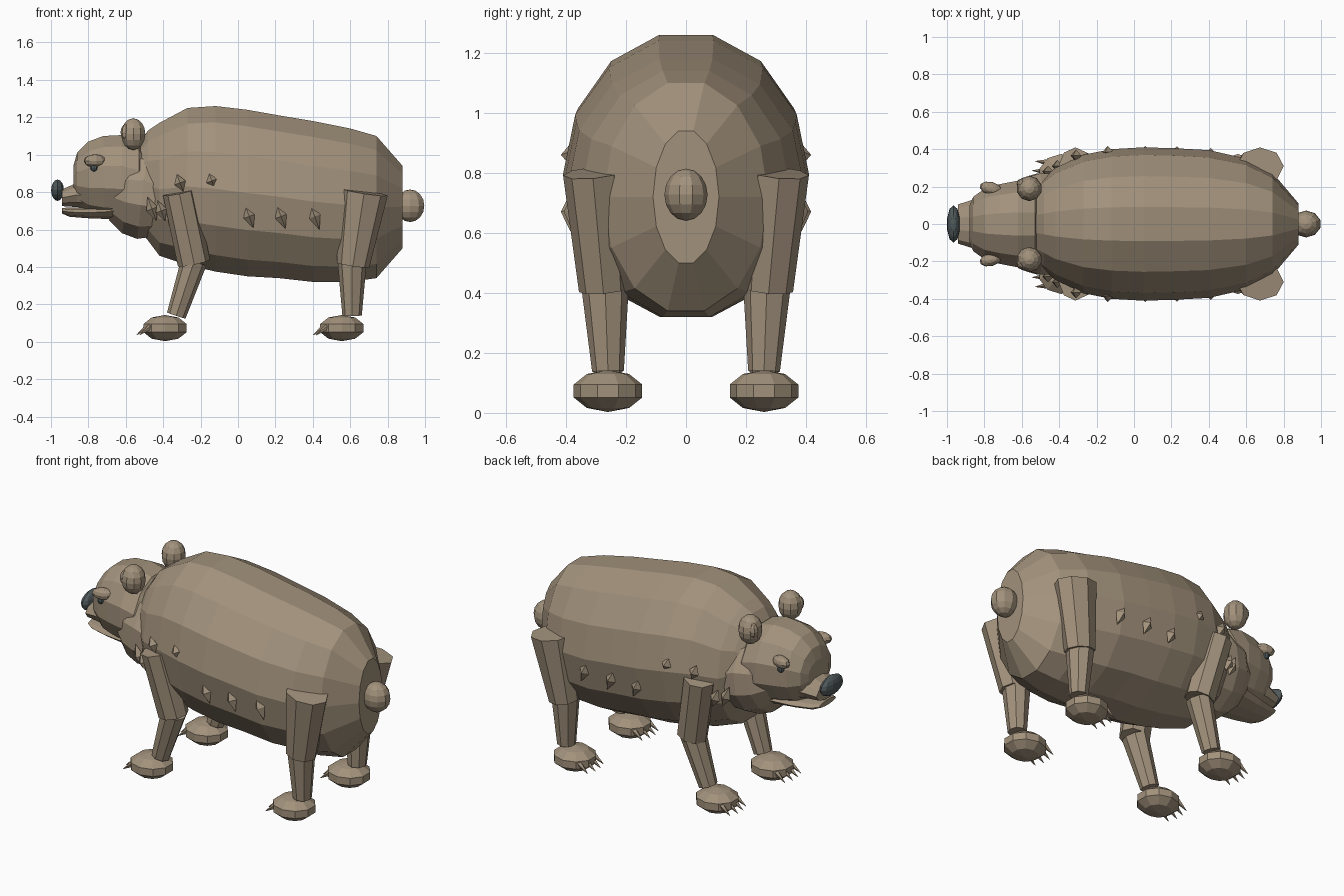
import bpy, bmesh, math
from mathutils import Vector, Matrix

if "Cube" in bpy.data.objects:
    bpy.data.objects.remove(bpy.data.objects["Cube"])


def material(name, rgb):
    m = bpy.data.materials.new(name)
    m.diffuse_color = (*rgb, 1)
    m.use_nodes = True
    m.node_tree.nodes["Principled BSDF"].inputs["Base Color"].default_value = m.diffuse_color
    return m


FUR = material("brown fur", (0.36, 0.285, 0.20))
DARK = material("dark grey", (0.08, 0.10, 0.105))


def finish(name, bm, mat=FUR):
    bmesh.ops.recalc_face_normals(bm, faces=bm.faces)
    me = bpy.data.meshes.new(name)
    bm.to_mesh(me)
    bm.free()
    me.materials.append(mat)
    ob = bpy.data.objects.new(name, me)
    bpy.context.collection.objects.link(ob)
    return ob


def bridge(name, rings, mat=FUR):
    """Skin a list of point rings and cap both ends."""
    bm = bmesh.new()
    loops = [[bm.verts.new(p) for p in r] for r in rings]
    n = len(loops[0])
    for a, b in zip(loops, loops[1:]):
        for i in range(n):
            j = (i + 1) % n
            bm.faces.new((a[i], a[j], b[j], b[i]))
    bm.faces.new(loops[0])
    bm.faces.new(loops[-1])
    return finish(name, bm, mat)


def loft(name, stations, n=14, lean=0.0):
    """Oval sections along x: (x, top z, bottom z, half width)."""
    rings = []
    for x, top, bot, w in stations:
        c, h = (top + bot) / 2, (top - bot) / 2
        h /= math.cos(math.pi / n)
        ring = []
        for i in range(n):
            a = 2 * math.pi * (i + 0.5) / n
            ring.append((x + lean * math.cos(a), w * math.sin(a), c + h * math.cos(a)))
        rings.append(ring)
    return bridge(name, rings)


def ellipsoid(name, loc, radii, u=10, v=6, mat=FUR, rot=None):
    bm = bmesh.new()
    bmesh.ops.create_uvsphere(bm, u_segments=u, v_segments=v, radius=1)
    mx = Matrix.Translation(loc) @ (rot or Matrix()) @ Matrix.Diagonal((*radii, 1))
    bmesh.ops.transform(bm, matrix=mx, verts=bm.verts)
    return finish(name, bm, mat)


def limb(name, p, q, rp, rq, n=8):
    """Tapered prism from p to q, ends square to its axis; r = (along x, along y)."""
    p, q = Vector(p), Vector(q)
    axis = (q - p).normalized()
    side = Vector((0, 1, 0))
    fwd = side.cross(axis).normalized()
    side = axis.cross(fwd)
    rings = []
    for c, (rx, ry) in ((p, rp), (q, rq)):
        rings.append([c + fwd * rx * math.cos(2 * math.pi * i / n)
                      + side * ry * math.sin(2 * math.pi * i / n) for i in range(n)])
    return bridge(name, rings)


def spike(name, base, tip, r):
    b, t = Vector(base), Vector(tip)
    bm = bmesh.new()
    rot = (t - b).to_track_quat('Z', 'Y').to_matrix().to_4x4()
    bmesh.ops.create_cone(bm, cap_ends=True, segments=5, radius1=r, radius2=0.001,
                          depth=(t - b).length, matrix=Matrix.Translation((b + t) / 2) @ rot)
    return finish(name, bm)


# Torso, neck and skull
loft("body", [(-0.53, 1.06, 0.60, 0.21), (-0.48, 1.13, 0.54, 0.25), (-0.42, 1.17, 0.46, 0.30),
              (-0.27, 1.25, 0.41, 0.37), (-0.12, 1.26, 0.375, 0.40), (0.05, 1.24, 0.35, 0.41),
              (0.22, 1.21, 0.34, 0.405), (0.40, 1.18, 0.32, 0.395), (0.60, 1.14, 0.32, 0.35),
              (0.74, 1.10, 0.34, 0.275), (0.88, 0.94, 0.50, 0.11)])
loft("neck", [(-0.66, 0.98, 0.65, 0.20), (-0.59, 1.03, 0.58, 0.255), (-0.51, 1.04, 0.55, 0.28),
              (-0.44, 1.00, 0.56, 0.28)], 12, 0.03)
loft("head", [(-0.88, 0.94, 0.79, 0.10), (-0.86, 1.01, 0.73, 0.15), (-0.80, 1.07, 0.68, 0.195),
              (-0.72, 1.10, 0.66, 0.22), (-0.62, 1.105, 0.65, 0.24), (-0.53, 1.08, 0.64, 0.24),
              (-0.48, 1.00, 0.68, 0.20)], 12)

# Muzzle with a gap for the mouth
loft("muzzle", [(-0.94, 0.815, 0.725, 0.105), (-0.86, 0.85, 0.72, 0.13),
                (-0.72, 0.88, 0.70, 0.16)], 10)
loft("lower_jaw", [(-0.94, 0.715, 0.685, 0.08), (-0.90, 0.718, 0.668, 0.105),
                   (-0.80, 0.72, 0.66, 0.13), (-0.66, 0.74, 0.655, 0.16)], 10)
ellipsoid("nose", (-0.965, 0, 0.81), (0.036, 0.10, 0.057), 10, 8, DARK)
ellipsoid("tail", (0.92, 0, 0.727), (0.08, 0.072, 0.087), 10, 8)

for s, tag in ((-1, "right"), (1, "left")):
    # Ears, brows and eyes
    ellipsoid("ear_" + tag, (-0.56, s * 0.19, 1.11), (0.068, 0.068, 0.085), 10, 8)
    ellipsoid("inner_ear_" + tag, (-0.598, s * 0.215, 1.12), (0.03, 0.03, 0.045), 8, 6)
    ellipsoid("brow_" + tag, (-0.765, s * 0.19, 0.967), (0.062, 0.035, 0.035), 10, 6,
              rot=Matrix.Rotation(-s * 0.25, 4, 'Z'))
    ellipsoid("eye_" + tag, (-0.77, s * 0.20, 0.93), (0.02, 0.018, 0.02), 8, 6, DARK)

    # Legs
    limb("hind_thigh_" + tag, (0.675, s * 0.31, 0.80), (0.615, s * 0.275, 0.41),
         (0.127, 0.10), (0.088, 0.082))
    limb("hind_shin_" + tag, (0.61, s * 0.27, 0.43), (0.61, s * 0.26, 0.14),
         (0.078, 0.08), (0.052, 0.053))
    limb("fore_upper_leg_" + tag, (-0.315, s * 0.315, 0.80), (-0.235, s * 0.275, 0.42),
         (0.088, 0.095), (0.088, 0.08))
    limb("fore_lower_leg_" + tag, (-0.235, s * 0.27, 0.43), (-0.33, s * 0.26, 0.14),
         (0.07, 0.078), (0.052, 0.053))

    # Paws and claws
    for part, x in (("fore", -0.39), ("hind", 0.555)):
        ellipsoid(f"{part}_paw_{tag}", (x, s * 0.26, 0.073), (0.128, 0.12, 0.07), 10, 5)
        for i in range(4):
            d = (i - 1.5) * 0.046
            fx = x - 0.10 + abs(d) * 0.35
            spike(f"{part}_claw_{tag}_{i}", (fx, s * 0.26 + d, 0.08),
                  (fx - 0.062, s * 0.26 + d * 1.1, 0.035), 0.017)

    # Fur tufts on the flanks and neck
    for i, (x, y, z, h) in enumerate(((-0.31, 0.365, 0.85, 0.05), (-0.14, 0.385, 0.86, 0.04),
                                      (0.06, 0.385, 0.67, 0.065), (0.23, 0.385, 0.67, 0.07),
                                      (0.41, 0.375, 0.67, 0.075), (-0.46, 0.28, 0.71, 0.07),
                                      (-0.41, 0.31, 0.70, 0.06))):
        ellipsoid(f"fur_tuft_{tag}_{i}", (x, s * y, z), (0.032, 0.032, h), 4, 2,
                  rot=Matrix.Rotation(-0.35, 4, 'Y'))
